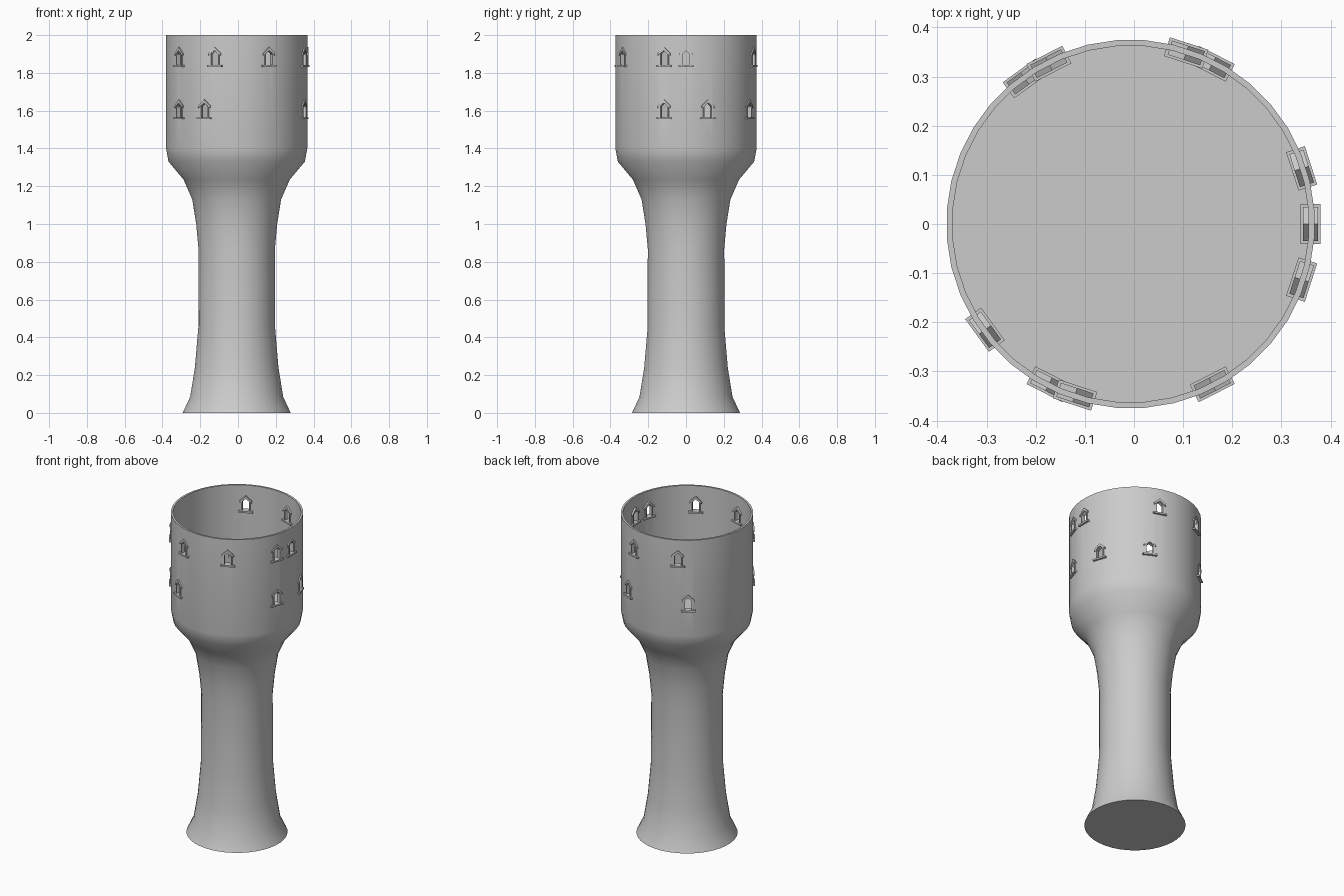
import bpy
import bmesh
from math import cos, sin, radians
from mathutils import Vector

SIDES = 40
CENTRE_X = -0.007
UPPER_ANGLES = (0, 72, 117, 216, 252, 297, 342)
LOWER_ANGLES = (18, 63, 126, 216, 243, 342)
UPPER_Z, LOWER_Z = 1.832, 1.555

cube = bpy.data.objects.get("Cube")
if cube:
    bpy.data.objects.remove(cube, do_unlink=True)

stone = bpy.data.materials.new("grey_stone")
stone.use_nodes = True
grey = (0.6, 0.6, 0.6, 1)
stone.diffuse_color = grey
stone.node_tree.nodes["Principled BSDF"].inputs["Base Color"].default_value = grey


def finish(bm, name):
    """Turn a bmesh into a named stone object."""
    bmesh.ops.recalc_face_normals(bm, faces=bm.faces)
    mesh = bpy.data.meshes.new(name)
    bm.to_mesh(mesh)
    bm.free()
    mesh.materials.append(stone)
    obj = bpy.data.objects.new(name, mesh)
    obj.location.x = CENTRE_X
    bpy.context.collection.objects.link(obj)
    return obj


def lathe(name, profile):
    """Revolve (radius, z) points and cap both ends."""
    bm = bmesh.new()
    rings = []
    for r, z in profile:
        angles = [radians((i + 0.5) * 360 / SIDES) for i in range(SIDES)]
        rings.append([bm.verts.new((r * cos(a), r * sin(a), z)) for a in angles])
    for low, high in zip(rings, rings[1:]):
        for i in range(SIDES):
            j = (i + 1) % SIDES
            bm.faces.new((low[i], low[j], high[j], high[i]))
    bm.faces.new(rings[0])
    bm.faces.new(rings[-1])
    return finish(bm, name)


def prism(bm, outline, near, far, angle, base):
    """Extrude a (sideways, up) outline radially between two distances."""
    a = radians(angle)
    out, side = Vector((cos(a), sin(a), 0)), Vector((-sin(a), cos(a), 0))
    ends = [[bm.verts.new(out * d + side * u + Vector((0, 0, base + v)))
             for u, v in outline] for d in (near, far)]
    bm.faces.new(ends[0])
    bm.faces.new(ends[1])
    for i in range(len(outline)):
        j = (i + 1) % len(outline)
        bm.faces.new((ends[0][i], ends[0][j], ends[1][j], ends[1][i]))


# Tower: flared foot, slim shaft, wide hollow top with a floor
tower = lathe("tower_body", [
    (0.287, 0), (0.247, 0.085), (0.222, 0.24), (0.204, 0.45), (0.203, 0.87),
    (0.215, 1.0), (0.236, 1.13), (0.282, 1.235), (0.362, 1.33), (0.375, 1.4),
    (0.375, 2), (0.363, 2), (0.363, 1.42)])

# Window outlines
opening = [(-0.019, 0.009), (0.019, 0.009), (0.019, 0.065), (0, 0.086), (-0.019, 0.065)]
sill = [(-0.041, 0), (0.041, 0), (0.041, 0.01), (-0.041, 0.01)]
jamb = [(0.019, 0.009), (0.026, 0.009), (0.026, 0.07), (0.019, 0.07)]
hood = [(0, 0.086), (0.035, 0.06), (0.035, 0.072), (0, 0.104)]


def mirrored(outline):
    return [(-u, v) for u, v in reversed(outline)]


places = [(a, UPPER_Z) for a in UPPER_ANGLES] + [(a, LOWER_Z) for a in LOWER_ANGLES]

# Cut the window openings through the wall
cut = bmesh.new()
for angle, base in places:
    prism(cut, opening, 0.33, 0.41, angle, base)
cutter = finish(cut, "window_cutter")
cutter.hide_render = True
mod = tower.modifiers.new("window_openings", "BOOLEAN")
mod.operation = "DIFFERENCE"
mod.solver = "EXACT"
mod.object = cutter
bpy.ops.object.select_all(action="DESELECT")
bpy.context.view_layer.objects.active = tower
tower.select_set(True)
bpy.ops.object.modifier_apply(modifier=mod.name)
bpy.data.objects.remove(cutter, do_unlink=True)
bpy.ops.object.shade_smooth_by_angle(angle=radians(35))

# Sills, jambs and gabled hoods, showing on both sides of the wall
for row, base, angles in (("upper", UPPER_Z, UPPER_ANGLES), ("lower", LOWER_Z, LOWER_ANGLES)):
    for number, angle in enumerate(angles, 1):
        bm = bmesh.new()
        prism(bm, sill, 0.346, 0.386, angle, base)
        for shape, near, far in ((jamb, 0.354, 0.379), (hood, 0.351, 0.381)):
            prism(bm, shape, near, far, angle, base)
            prism(bm, mirrored(shape), near, far, angle, base)
        finish(bm, f"{row}_window_frame_{number}")
